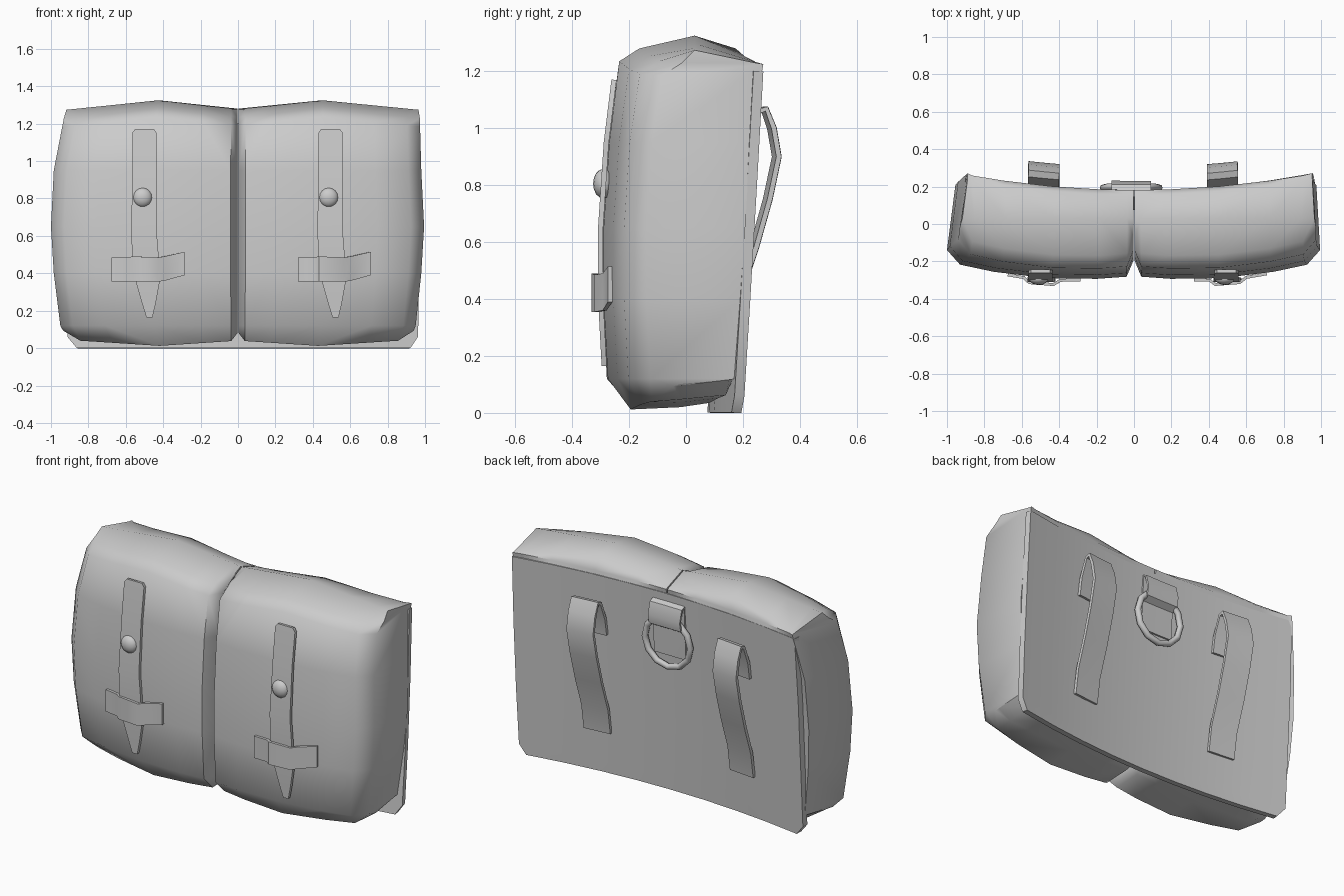
import bpy, bmesh, math

if "Cube" in bpy.data.objects:
    bpy.data.objects.remove(bpy.data.objects["Cube"])

FRONT = [(0.012, -0.20), (0.12, -0.28), (0.40, -0.295), (0.65, -0.295),
         (0.95, -0.275), (1.235, -0.24), (1.28, -0.17)]
WIDTH = {-1: [(0.01, 0.89), (0.12, 0.95), (0.4, 0.985), (0.65, 1.0), (0.95, 0.985), (1.235, 0.93), (1.33, 0.90)],
         1: [(0.01, 0.91), (0.12, 0.95), (0.4, 0.98), (0.65, 0.995), (0.95, 0.98), (1.235, 0.972), (1.33, 0.955)]}


def interp(table, z):
    if z <= table[0][0]:
        return table[0][1]
    for (a, va), (b, vb) in zip(table, table[1:]):
        if z <= b:
            return va + (vb - va) * (z - a) / (b - a)
    return table[-1][1]


def front_y(x, z):
    return interp(FRONT, z) + 0.08 * ((abs(x) - 0.3) / 0.64) ** 2


def back_y(x, z):
    return 0.18 + 0.09 * (x / 0.95) ** 2 - 0.07 * (1 - z / 1.2)


def make(name, verts, faces, thickness=0, angle=40):
    bm = bmesh.new()
    vs = [bm.verts.new(v) for v in verts]
    for f in faces:
        bm.faces.new([vs[i] for i in f])
    bmesh.ops.recalc_face_normals(bm, faces=bm.faces)
    me = bpy.data.meshes.new(name)
    bm.to_mesh(me)
    bm.free()
    ob = bpy.data.objects.new(name, me)
    bpy.context.collection.objects.link(ob)
    bpy.ops.object.select_all(action='DESELECT')
    ob.select_set(True)
    bpy.context.view_layer.objects.active = ob
    if thickness:
        mod = ob.modifiers.new("thickness", 'SOLIDIFY')
        mod.thickness = thickness
        mod.offset = 0
        bpy.ops.object.modifier_apply(modifier=mod.name)
    bpy.ops.object.shade_smooth_by_angle(angle=math.radians(angle))
    return ob


def sheet(name, rows, thickness):
    n = len(rows[0])
    faces = [(r * n + c, r * n + c + 1, (r + 1) * n + c + 1, (r + 1) * n + c)
             for r in range(len(rows) - 1) for c in range(n - 1)]
    return make(name, [p for row in rows for p in row], faces, thickness)


# Padded pouch: closed side profiles lofted from the centre seam outwards
def pouch(name, s):
    verts, faces, n = [], [], 16
    stations = [0.004, 0.04, 0.2, 0.47, 0.75, 0.93, 1.0]
    for t in stations:
        d = abs(t - 0.47) / 0.47
        pull = {0.004: 0.08, 1.0: 0.06}.get(t, 0)
        low = 0.028 * d + {0.004: 0.04, 1.0: 0.05}.get(t, 0)
        top = -0.045 * d
        prof = [(-0.02, 0.02 + low)]
        for k, (z, _) in enumerate(FRONT):
            prof.append((front_y(t, z) + pull, z + (low if k == 0 else top if k > 4 else 0)))
        prof.append((0.03, 1.325 + top))
        for z, inset in [(1.28, 0.03), (1.225, 0), (0.95, 0.03), (0.65, 0.03),
                         (0.4, 0.03), (0.12, 0.03), (0.035, 0.05)]:
            zz = z + (top if z == 1.28 else low if z < 0.1 else 0)
            prof.append((back_y(t * 0.95, z) - inset, zz))
        for i, (y, z) in enumerate(prof):
            tt = t
            if t == 1.0 and i > 8:
                tt = 0.955 if s < 0 else 0.98
            verts.append((s * tt * interp(WIDTH[s], z), y, z))
    for a in range(len(stations) - 1):
        for i in range(n):
            j = (i + 1) % n
            faces.append((a * n + i, a * n + j, (a + 1) * n + j, (a + 1) * n + i))
    for base in (0, (len(stations) - 1) * n):
        for i in range(n // 2):
            quad = [i, i + 1, n - i - 1, (n - i) % n]
            faces.append([base + q for q in dict.fromkeys(quad)])
    make(name, verts, faces, angle=50)


pouch("left_pouch", -1)
pouch("right_pouch", 1)

# Curved back panel with clipped lower corners
rows = []
for z, xl, xr in [(0.0, -0.86, 0.92), (0.06, -0.91, 0.96), (0.4, -0.91, 0.965),
                  (0.8, -0.91, 0.965), (1.2, -0.90, 0.96)]:
    xs = [xl + (xr - xl) * i / 8 for i in range(9)]
    rows.append([(x, back_y(x, z) - 0.0175, z) for x in xs])
sheet("back_panel", rows, 0.035)

for side, dx in (("left", 0.0), ("right", 0.995)):
    # Pointed closing strap
    rows = []
    for z, a, b in [(1.17, -0.55, -0.45), (1.15, -0.565, -0.435), (0.95, -0.565, -0.437),
                    (0.65, -0.57, -0.437), (0.5, -0.567, -0.425), (0.35, -0.545, -0.42),
                    (0.24, -0.513, -0.44), (0.165, -0.49, -0.457)]:
        rows.append([(x + dx, front_y(-0.49, z) - 0.012, z) for x in (a, b)])
    sheet(side + "_closing_strap", rows, 0.018)

    # Keeper band bridging the strap
    rows = []
    for x, lo, hi, off in [(-0.675, 0.355, 0.485, 0.004), (-0.59, 0.355, 0.485, 0.008),
                           (-0.56, 0.355, 0.49, 0.032), (-0.43, 0.355, 0.485, 0.032),
                           (-0.395, 0.36, 0.49, 0.008), (-0.285, 0.39, 0.515, 0.004)]:
        rows.append([(x + dx, front_y(x + dx, 0.43) - off, z) for z in (lo, hi)])
    sheet(side + "_strap_keeper", rows, 0.016)

    # Domed stud
    bpy.ops.mesh.primitive_uv_sphere_add(segments=16, ring_count=8, radius=0.052,
                                         location=(-0.51 + dx, front_y(-0.49, 0.8) - 0.012, 0.805))
    stud = bpy.context.object
    stud.name = side + "_stud"
    stud.scale.y = 0.7
    bpy.ops.object.shade_smooth()


def back_strap(name, x0, x1, path, thickness):
    xm = (x0 + x1) / 2
    sheet(name, [[(x, back_y(x, z) + off, z) for x in (x0, xm, x1)] for off, z in path], thickness)


# Belt loops, folded inwards at the top
loop_path = [(0.008, 0.25), (0.022, 0.4), (0.072, 0.58), (0.11, 0.75), (0.133, 0.9),
             (0.11, 1.0), (0.08, 1.068), (0.055, 1.06), (0.018, 0.95), (0.008, 0.85)]
back_strap("left_belt_loop", -0.565, -0.40, loop_path, 0.018)
back_strap("right_belt_loop", 0.39, 0.555, loop_path, 0.018)

# Ring and its fabric tab
back_strap("ring_tab", -0.12, 0.09, [(0.006, 0.83), (0.006, 1.0), (0.008, 1.15), (0.03, 1.14),
                                     (0.052, 1.07), (0.045, 1.02), (0.012, 1.0)], 0.012)
bpy.ops.mesh.primitive_torus_add(major_radius=0.15, minor_radius=0.018, major_segments=12,
                                 minor_segments=8, location=(-0.015, back_y(0, 0.92) + 0.03, 0.92),
                                 rotation=(math.radians(87), 0, 0))
bpy.context.object.name = "hanging_ring"
bpy.ops.object.shade_smooth_by_angle(angle=math.radians(50))
